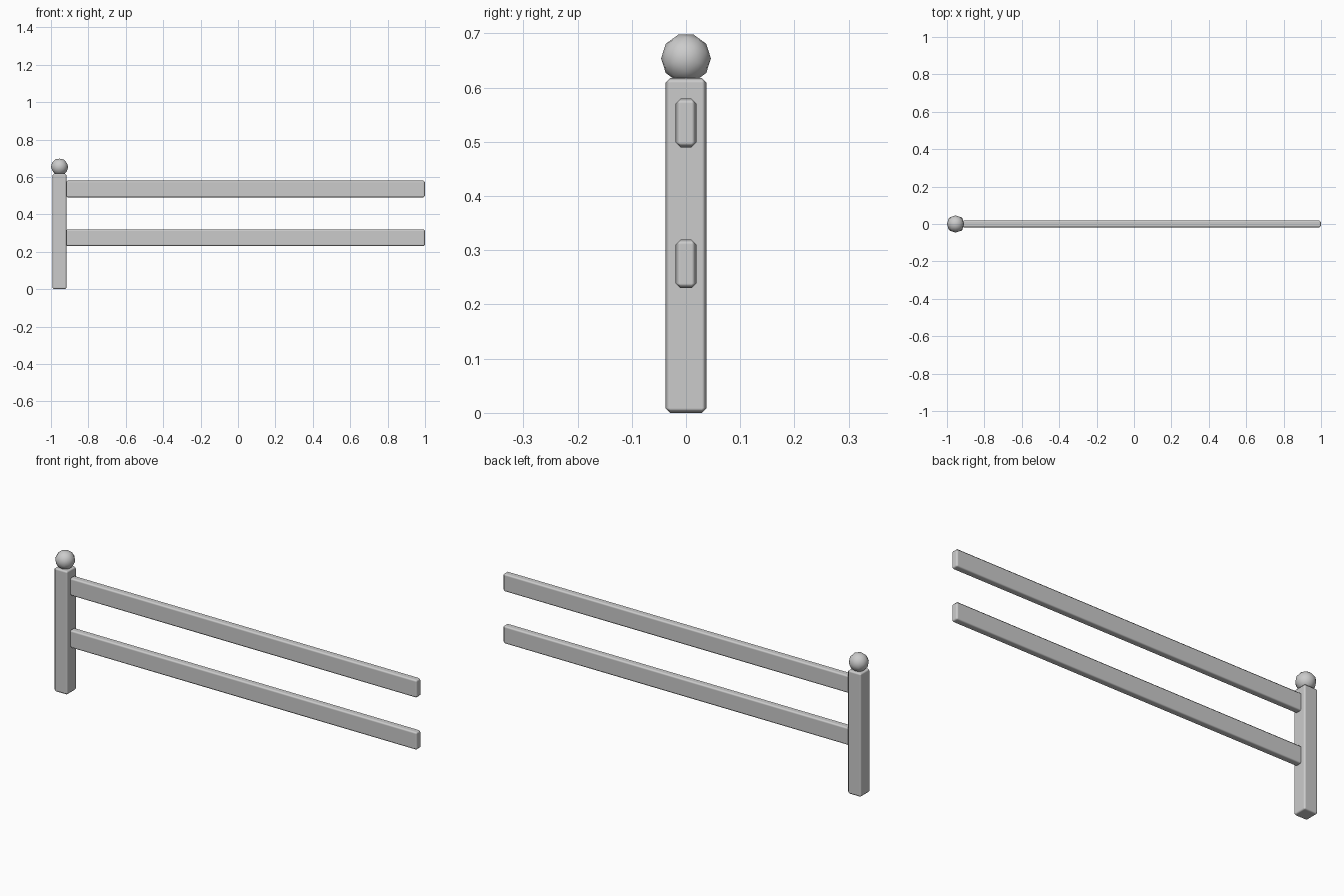
import bpy
import math

cube = bpy.data.objects.get("Cube")
if cube:
    bpy.data.objects.remove(cube, do_unlink=True)

# Single flat grey for the whole fence
grey = bpy.data.materials.new("grey")
grey.use_nodes = True
GREY = (0.6, 0.6, 0.6, 1)
grey.diffuse_color = GREY
grey.node_tree.nodes["Principled BSDF"].inputs["Base Color"].default_value = GREY


def beam(name, low, high, chamfer=0.009):
    """Box between two corners, with softened chamfered edges."""
    bpy.ops.mesh.primitive_cube_add(
        size=1, location=[(a + b) / 2 for a, b in zip(low, high)])
    ob = bpy.context.object
    ob.name = name
    ob.scale = [b - a for a, b in zip(low, high)]
    bpy.ops.object.transform_apply(location=False, rotation=False, scale=True)
    bpy.ops.object.shade_smooth()
    bevel = ob.modifiers.new("chamfer", 'BEVEL')
    bevel.width = chamfer
    bevel.segments = 1
    bevel.harden_normals = True
    ob.data.materials.append(grey)
    return ob


# Post
POST_X, HALF = -0.954, 0.038
beam("post", (POST_X - HALF, -HALF, 0), (POST_X + HALF, HALF, 0.618))

# Two rails reaching out from the post
for name, z in (("lower_rail", 0.23), ("upper_rail", 0.49)):
    beam(name, (-0.92, -0.019, z), (1, 0.019, z + 0.09))

# Low-poly ball finial, its pole pointing along the rails
bpy.ops.mesh.primitive_ico_sphere_add(
    subdivisions=2, radius=0.046, location=(POST_X, 0, 0.654),
    rotation=(0, math.pi / 2, 0))
ball = bpy.context.object
ball.name = "ball_finial"
bpy.ops.object.shade_smooth()
ball.data.materials.append(grey)
